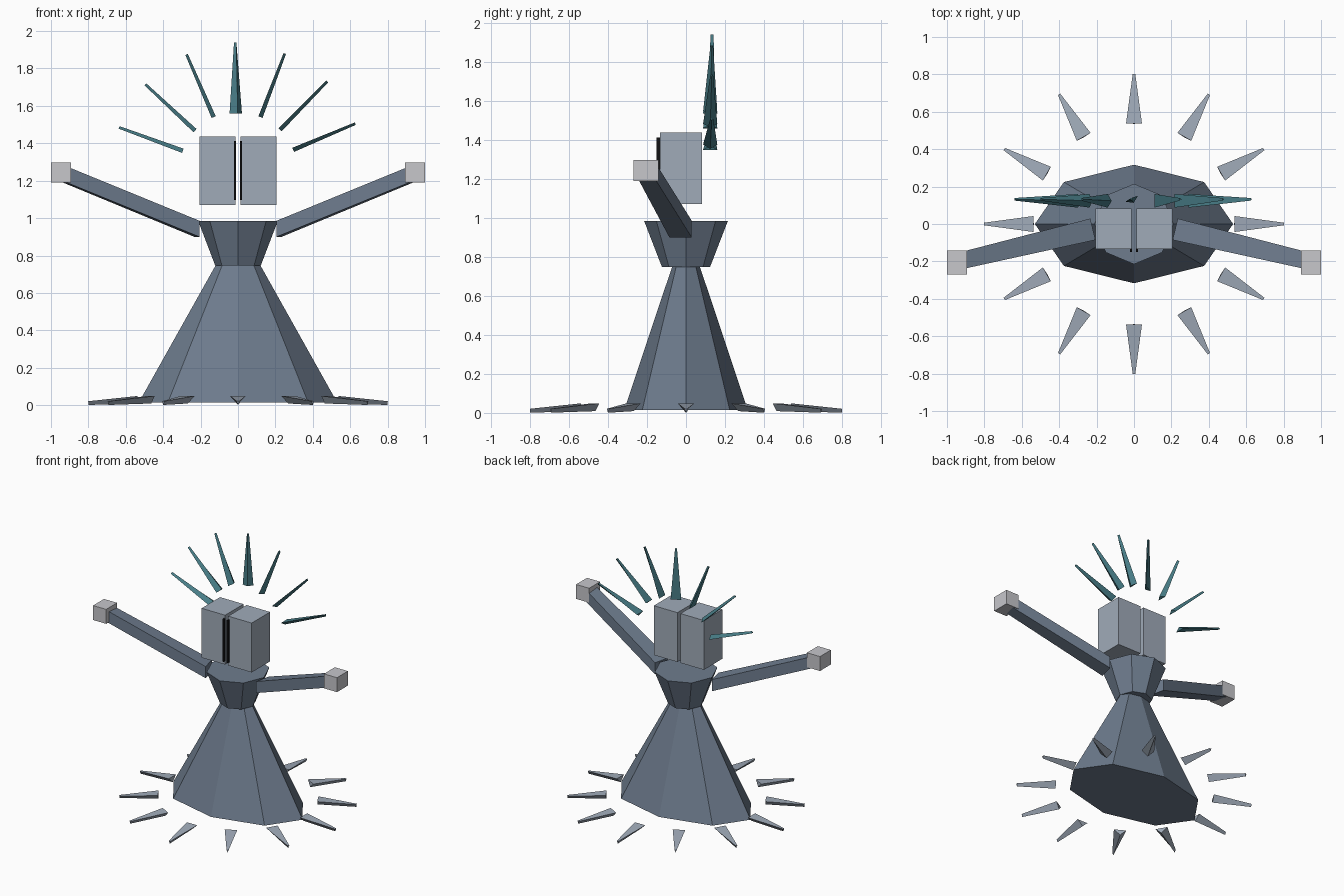
import bpy, bmesh
from math import cos, sin, pi, radians
from mathutils import Vector

cube = bpy.data.objects.get("Cube")
if cube:
    bpy.data.objects.remove(cube, do_unlink=True)


def material(name, rgb):
    m = bpy.data.materials.new(name)
    m.use_nodes = True
    color = (*rgb, 1)
    m.diffuse_color = color
    m.node_tree.nodes["Principled BSDF"].inputs["Base Color"].default_value = color
    return m


slate = material("slate blue", (0.156, 0.202, 0.27))
pale = material("pale blue grey", (0.352, 0.407, 0.485))
light = material("light grey", (0.57, 0.57, 0.6))
teal = material("dark teal", (0.065, 0.205, 0.242))
black = material("black", (0.006, 0.006, 0.007))


def loft(name, start, end, mat):
    """Join two matching rings of points into a closed solid."""
    bm = bmesh.new()
    a = [bm.verts.new(p) for p in start]
    b = [bm.verts.new(p) for p in end]
    n = len(a)
    bm.faces.new(a)
    bm.faces.new(b)
    for i in range(n):
        j = (i + 1) % n
        bm.faces.new((a[i], a[j], b[j], b[i]))
    bmesh.ops.recalc_face_normals(bm, faces=bm.faces)
    mesh = bpy.data.meshes.new(name)
    bm.to_mesh(mesh)
    bm.free()
    mesh.materials.append(mat)
    obj = bpy.data.objects.new(name, mesh)
    bpy.context.collection.objects.link(obj)
    return obj


def octagon(rx, ry, z):
    return [Vector((rx * cos(i * pi / 4), ry * sin(i * pi / 4), z)) for i in range(8)]


def rect(center, u, v):
    c = Vector(center)
    return [c + u + v, c - u + v, c - u - v, c + u - v]


def box(name, center, size, mat):
    c = Vector(center)
    up = Vector((0, 0, size[2] / 2))
    u, v = Vector((size[0] / 2, 0, 0)), Vector((0, size[1] / 2, 0))
    return loft(name, rect(c - up, u, v), rect(c + up, u, v), mat)


def spike(name, base, tip, side, base_size, tip_size, mat):
    """Tapered three-sided bar: flat outer face, ridge underneath."""
    base, tip, side = Vector(base), Vector(tip), Vector(side).normalized()
    normal = (tip - base).cross(side).normalized()

    def triangle(c, size):
        w, t = side * size[0] / 2, normal * size[1] / 2
        return [c + w + t, c - w + t, c - t]

    return loft(name, triangle(base, base_size), triangle(tip, tip_size), mat)


# Gown and bodice
loft("skirt", octagon(0.53, 0.317, 0.015), octagon(0.12, 0.072, 0.747), slate)
loft("bodice", octagon(0.122, 0.123, 0.747), octagon(0.213, 0.215, 0.985), slate)

# Paired head halves, face strips, arms and hands
for s, label in ((1, "left"), (-1, "right")):
    box(f"{label}_head_half", (s * 0.109, -0.025, 1.254), (0.193, 0.216, 0.366), pale)
    box(f"{label}_face_strip", (s * 0.017, -0.141, 1.255), (0.011, 0.018, 0.316), black)
    across = Vector((s * 0.23, 0.97, 0))
    rise = Vector((0, 0, 0.043))
    loft(f"{label}_arm",
         rect((s * 0.22, -0.028, 0.943), across * 0.059, rise),
         rect((s * 0.94, -0.2, 1.239), across * 0.045, rise), slate)
    box(f"{label}_hand", (s * 0.947, -0.205, 1.243), (0.107, 0.128, 0.107), light)

# Ring of ground spikes
for i in range(12):
    a = i * pi / 6
    out = Vector((cos(a), sin(a), 0))
    spike(f"ground_spike_{i + 1}", out * 0.537 + Vector((0, 0, 0.029)),
          out * 0.8 + Vector((0, 0, 0.011)), (-sin(a), cos(a), 0),
          (0.085, 0.04), (0.014, 0.02), pale)

# Fan of crown spikes: base x, base z, tip x, tip z
fan = [(-0.295, 1.36, -0.636, 1.485), (-0.23, 1.468, -0.495, 1.715),
       (-0.13, 1.54, -0.275, 1.875), (-0.007, 1.56, -0.012, 1.94),
       (0.12, 1.54, 0.25, 1.88), (0.225, 1.473, 0.477, 1.73),
       (0.295, 1.365, 0.627, 1.505)]
for i, (bx, bz, tx, tz) in enumerate(fan):
    # The middle blade is turned to face forward
    side = (cos(radians(25)), sin(radians(25)), 0) if i == 3 else (0, 1 if bx < 0 else -1, 0)
    if i != 3:
        side = (0, -side[1], 0) if bx > 0 else side
    spike(f"crown_spike_{i + 1}", (bx, 0.124, bz), (tx, 0.132, tz), side,
          (0.073, 0.024), (0.014, 0.014), teal)
